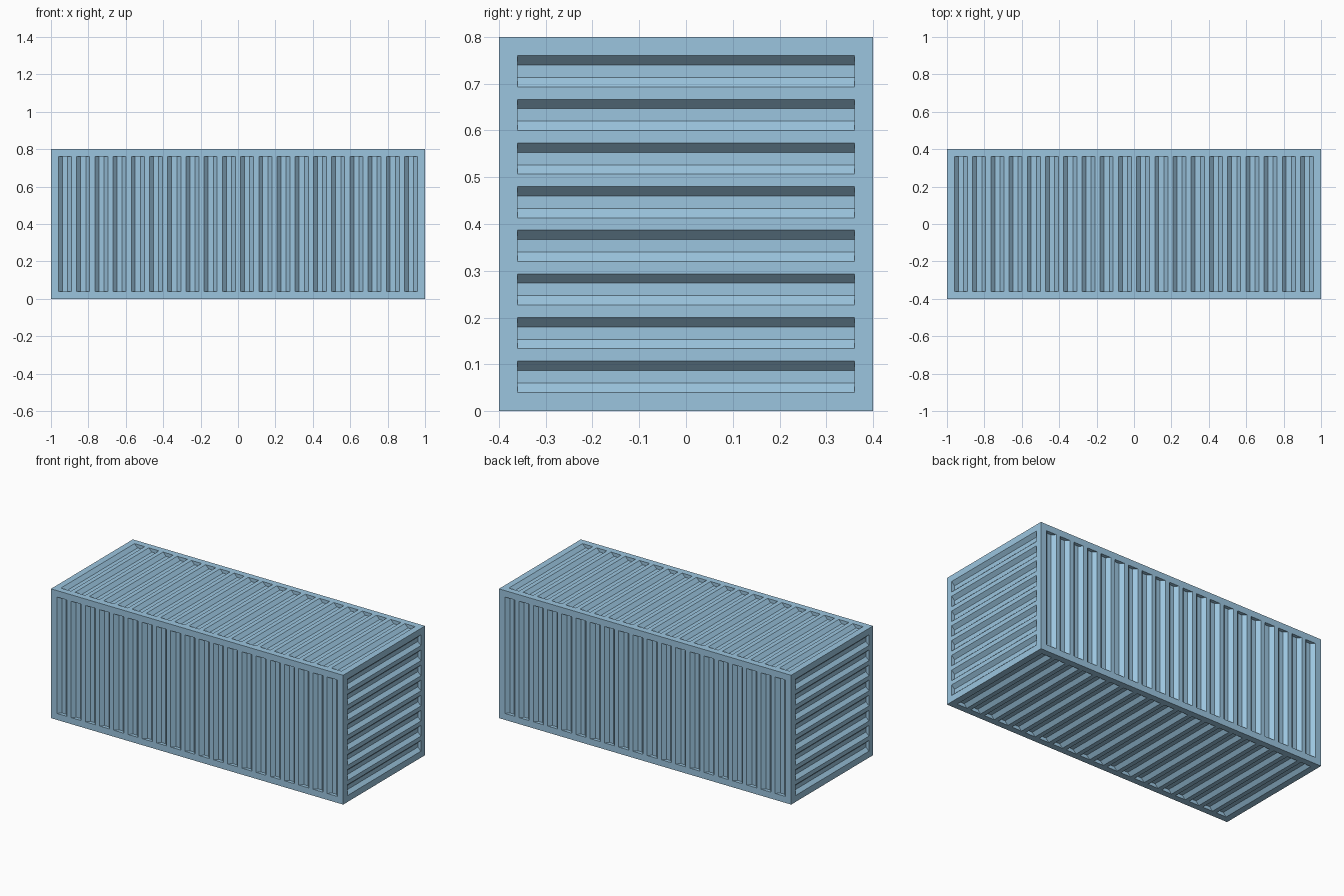
import bpy, bmesh
from mathutils import Vector

if "Cube" in bpy.data.objects:
    bpy.data.objects.remove(bpy.data.objects["Cube"])

MARGIN, DEPTH = 0.04, 0.021
CENTRE = Vector((0, 0, 0.4))
X, Y, Z = Vector((1, 0, 0)), Vector((0, 1, 0)), Vector((0, 0, 1))


def groove_profile(half, count):
    """Trapezoid groove breakpoints across a panel: (position, height)."""
    inner = half - MARGIN
    pitch = 2 * inner / (count - 2 / 7)
    pts = []
    for i in range(count):
        u = -inner + i * pitch
        for f, h in ((0, 0), (1.5 / 7, -DEPTH), (3.5 / 7, -DEPTH), (5 / 7, 0)):
            pts.append((u + f * pitch, h))
    return pts


def add_panel(bm, u, v, half_u, half_v, half_n, count):
    """One wall: flat mitred frame around a row of recessed grooves."""
    n = u.cross(v)
    iv = half_v - MARGIN

    def vert(a, b, h=0.0):
        return bm.verts.new(CENTRE + u * a + v * b + n * (half_n + h))

    def face(pts):
        bm.faces.new([vert(*p) for p in pts])

    prof = groove_profile(half_u, count)
    iu = half_u - MARGIN
    # frame strips
    face([(-half_u, -half_v), (half_u, -half_v)] + [(a, -iv) for a, h in reversed(prof)])
    face([(half_u, half_v), (-half_u, half_v)] + [(a, iv) for a, h in prof])
    face([(half_u, -half_v), (half_u, half_v), (iu, iv), (iu, -iv)])
    face([(-half_u, half_v), (-half_u, -half_v), (-iu, -iv), (-iu, iv)])
    # corrugated strips
    for (a, h), (b, k) in zip(prof, prof[1:]):
        face([(a, -iv, h), (b, -iv, k), (b, iv, k), (a, iv, h)])
    # end walls of each groove
    for i in range(0, len(prof), 4):
        (a, _), (b, _), (c, _), (d, _) = prof[i:i + 4]
        top = [(a, 0), (b, 0), (c, 0), (d, 0)]
        loop = top + [(c, -DEPTH), (b, -DEPTH)]
        face([(p, -iv, h) for p, h in loop])
        face([(p, iv, h) for p, h in reversed(loop)])


bm = bmesh.new()
# front, back, top, bottom: grooves spaced along the length
for u, v in ((X, Z), (-X, Z), (X, Y), (X, -Y)):
    add_panel(bm, u, v, 1.0, 0.4, 0.4, 20)
# two ends: horizontal grooves stacked in height
for v in (Y, -Y):
    add_panel(bm, Z, v, 0.4, 0.4, 1.0, 8)
bmesh.ops.remove_doubles(bm, verts=bm.verts, dist=1e-4)
bmesh.ops.recalc_face_normals(bm, faces=bm.faces)

mesh = bpy.data.meshes.new("cargo_container")
bm.to_mesh(mesh)
bm.free()
paint = bpy.data.materials.new("blue_paint")
paint.diffuse_color = (0.33, 0.56, 0.74, 1)
paint.use_nodes = True
paint.node_tree.nodes["Principled BSDF"].inputs["Base Color"].default_value = paint.diffuse_color
mesh.materials.append(paint)
bpy.context.collection.objects.link(bpy.data.objects.new("cargo_container", mesh))
